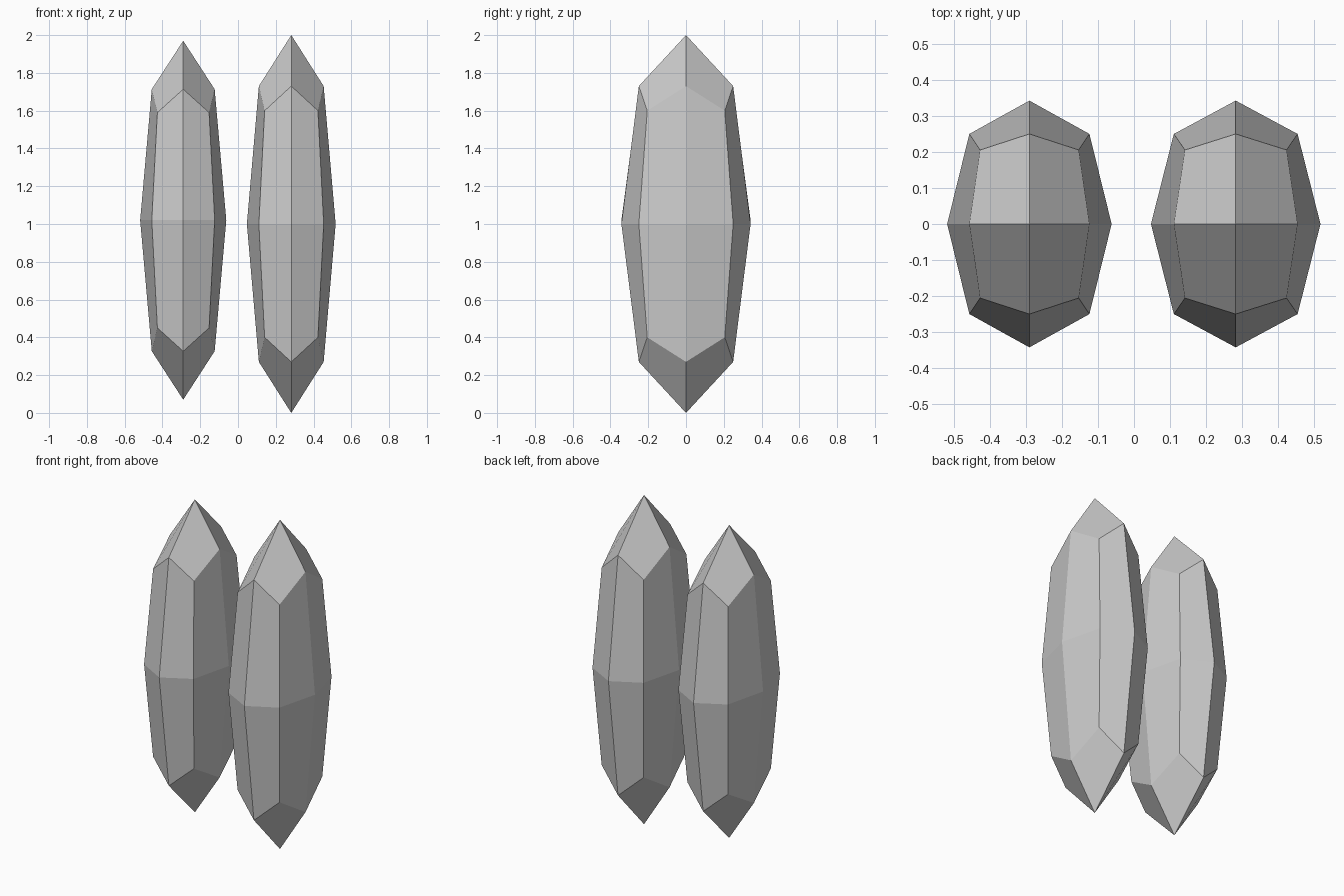
import bpy
import bmesh
from mathutils import Vector

old = bpy.data.objects.get("Cube")
if old:
    bpy.data.objects.remove(old, do_unlink=True)

# Plain grey stone
stone = bpy.data.materials.new("grey_stone")
stone.use_nodes = True
GREY = (0.6, 0.6, 0.6, 1)
stone.diffuse_color = GREY
stone.node_tree.nodes["Principled BSDF"].inputs["Base Color"].default_value = GREY

# Rounding of face centres, edge midpoints and corners of the split cube
ROUNDING = {1: 1.0, 2: 0.73, 3: 0.6}


def crystal(name, centre, half_size):
    """Faceted shard: a cube split once per side, rounded, then stretched."""
    bm = bmesh.new()
    bmesh.ops.create_cube(bm, size=2)
    bmesh.ops.subdivide_edges(bm, edges=bm.edges[:], cuts=1, use_grid_fill=True)
    for v in bm.verts:
        outer_axes = sum(abs(c) > 0.5 for c in v.co)
        v.co = Vector(c * ROUNDING[outer_axes] * h for c, h in zip(v.co, half_size))
    bmesh.ops.recalc_face_normals(bm, faces=bm.faces[:])
    mesh = bpy.data.meshes.new(name)
    bm.to_mesh(mesh)
    bm.free()
    mesh.materials.append(stone)
    obj = bpy.data.objects.new(name, mesh)
    obj.location = centre
    bpy.context.collection.objects.link(obj)
    return obj


# Tall shard on the left, slightly shorter one on the right
crystal("left_crystal", (0.282, 0, 1.0), (0.235, 0.342, 1.0))
crystal("right_crystal", (-0.29, 0, 1.02), (0.228, 0.342, 0.95))
